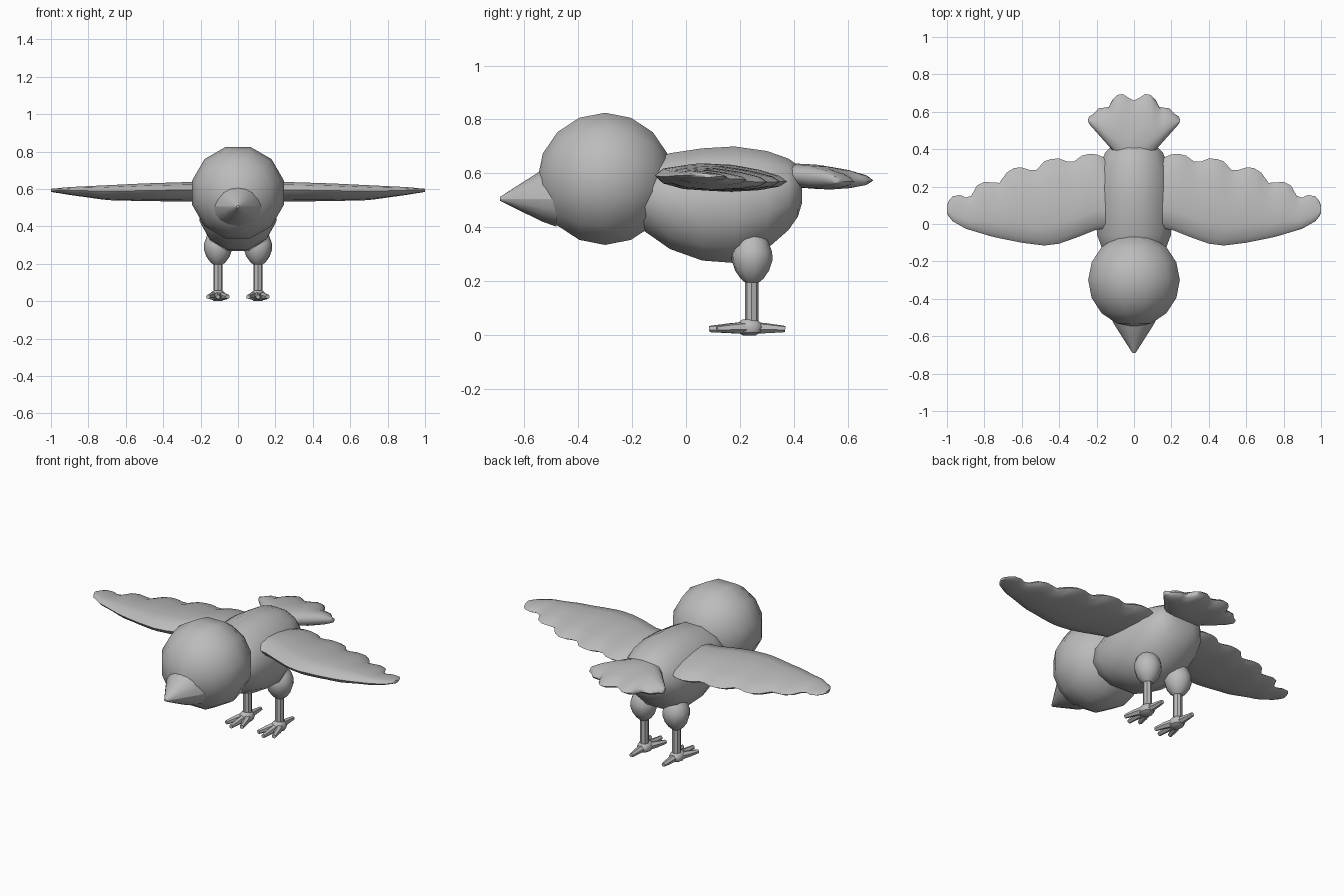
import bpy, bmesh, math
from mathutils import Vector

if "Cube" in bpy.data.objects:
    bpy.data.objects.remove(bpy.data.objects["Cube"])

grey = bpy.data.materials.new("plain grey")
grey.diffuse_color = (0.5, 0.5, 0.5, 1)
grey.use_nodes = True
grey.node_tree.nodes["Principled BSDF"].inputs["Base Color"].default_value = grey.diffuse_color


def loft(name, rings, angle=40):
    """Skin a list of closed rings and cap both ends."""
    bm = bmesh.new()
    rows = [[bm.verts.new(p) for p in ring] for ring in rings]
    n = len(rows[0])
    for a, b in zip(rows, rows[1:]):
        for i in range(n):
            j = (i + 1) % n
            bm.faces.new((a[i], a[j], b[j], b[i]))
    bm.faces.new(rows[0])
    bm.faces.new(rows[-1])
    bmesh.ops.recalc_face_normals(bm, faces=bm.faces)
    mesh = bpy.data.meshes.new(name)
    bm.to_mesh(mesh)
    bm.free()
    obj = bpy.data.objects.new(name, mesh)
    bpy.context.collection.objects.link(obj)
    mesh.materials.append(grey)
    bpy.ops.object.select_all(action='DESELECT')
    obj.select_set(True)
    bpy.context.view_layer.objects.active = obj
    bpy.ops.object.shade_smooth_by_angle(angle=math.radians(angle))
    return obj


def y_ring(y, z0, z1, rx, n=12):
    """Oval ring facing along y, from height z0 to z1."""
    ts = [2 * math.pi * (i + 0.5) / n for i in range(n)]
    k = 1 / math.cos(math.pi / n)
    return [(rx * k * math.sin(t), y, (z0 + z1) / 2 + (z1 - z0) / 2 * k * math.cos(t)) for t in ts]


def tube(name, stops, n=8):
    """Round tube through (centre, radius) stops."""
    axis = (Vector(stops[-1][0]) - Vector(stops[0][0])).normalized()
    side = axis.orthogonal().normalized()
    up = axis.cross(side)
    ts = [2 * math.pi * i / n for i in range(n)]
    return loft(name, [[Vector(c) + r * (math.cos(t) * side + math.sin(t) * up) for t in ts]
                       for c, r in stops])


def lerp(table, x):
    for (x0, v0), (x1, v1) in zip(table, table[1:]):
        if x <= x1:
            return v0 + (v1 - v0) * (x - x0) / (x1 - x0)
    return table[-1][1]


def blade(name, front, back, mid, half, side=1, n=12):
    """Feathered blade: lens sections across x between a front and a back edge."""
    rings = []
    for x, yb in back:
        yf = lerp(front, abs(x))
        zc, h = lerp(mid, abs(x)), lerp(half, abs(x))
        ring = []
        for i in range(n):
            t = 2 * math.pi * i / n
            u = -math.cos(t)
            ring.append((side * x, (yf + yb) / 2 + u * (yb - yf) / 2,
                         zc + h * (math.sin(t) * (1 - 0.25 * u) - 0.25 * u)))
        rings.append(ring)
    return loft(name, rings, 50)


# head
steps = [math.pi * i / 8 for i in range(9)]
loft("head", [y_ring(-0.3 - 0.25 * math.cos(a), 0.58 - 0.245 * max(math.sin(a), 0.01),
                     0.58 + 0.245 * max(math.sin(a), 0.01), 0.245 * max(math.sin(a), 0.01))
              for a in steps])

# body
loft("body", [y_ring(*r) for r in (
    (-0.22, 0.46, 0.58, 0.08), (-0.16, 0.39, 0.64, 0.16), (-0.06, 0.32, 0.675, 0.197),
    (0.06, 0.277, 0.693, 0.207), (0.18, 0.268, 0.70, 0.205), (0.3, 0.32, 0.683, 0.188),
    (0.38, 0.39, 0.655, 0.155), (0.415, 0.44, 0.63, 0.12), (0.43, 0.49, 0.58, 0.06))])

# beak: upper and lower halves meeting at a crease
for name, up, drop in (("upper_beak", 1, 0.11), ("lower_beak", -1, 0.085)):
    rings = []
    for y, k in ((-0.48, 1.2), (-0.53, 1.0), (-0.61, 0.54), (-0.675, 0.16), (-0.69, 0.07)):
        rings.append([(0.11 * k * math.cos(t), y, 0.505 + up * drop * k * math.sin(t))
                      for t in [math.pi * i / 8 for i in range(9)]])
    loft(name, rings)

# wings
wing_front = [(0.1, -0.02), (0.2, -0.03), (0.3, -0.07), (0.4, -0.105), (0.48, -0.115), (0.6, -0.1),
              (0.75, -0.07), (0.9, -0.025), (0.97, 0.015), (0.99, 0.04), (1.0, 0.06)]
wing_back = [(0.1, 0.3), (0.17, 0.36), (0.2, 0.372), (0.24, 0.375), (0.28, 0.365), (0.32, 0.335),
             (0.36, 0.335), (0.4, 0.35), (0.44, 0.348), (0.48, 0.335), (0.52, 0.29), (0.56, 0.29),
             (0.6, 0.302), (0.64, 0.3), (0.68, 0.275), (0.72, 0.22), (0.76, 0.222), (0.8, 0.225),
             (0.84, 0.205), (0.87, 0.15), (0.9, 0.142), (0.93, 0.155), (0.97, 0.148),
             (0.99, 0.125), (1.0, 0.1)]
wing_mid = [(0.1, 0.582), (0.3, 0.582), (0.7, 0.578), (0.9, 0.588), (1.0, 0.592)]
wing_half = [(0.1, 0.05), (0.25, 0.05), (0.5, 0.045), (0.7, 0.038), (0.9, 0.02), (1.0, 0.008)]
for s, label in ((-1, "left"), (1, "right")):
    blade(label + "_wing", wing_front, wing_back, wing_mid, wing_half, s)

# tail fan
tail_half = [(0.0, 0.66), (0.03, 0.675), (0.06, 0.695), (0.09, 0.69), (0.115, 0.665), (0.135, 0.625),
             (0.16, 0.622), (0.19, 0.618), (0.215, 0.59), (0.24, 0.575), (0.245, 0.56)]
tail_back = [(-x, y) for x, y in reversed(tail_half[1:])] + tail_half
blade("tail", [(0.0, 0.3), (0.06, 0.33), (0.12, 0.4), (0.24, 0.535), (0.245, 0.55)], tail_back,
      [(0.0, 0.588), (0.245, 0.575)], [(0.0, 0.045), (0.12, 0.042), (0.2, 0.03), (0.245, 0.012)])

# legs and feet
for s, label in ((-1, "left"), (1, "right")):
    x = 0.107 * s
    tube(label + "_thigh", [((x, 0.245, z), r) for z, r in (
        (0.375, 0.035), (0.35, 0.06), (0.31, 0.075), (0.28, 0.077), (0.24, 0.064),
        (0.21, 0.043), (0.195, 0.025))], 10)
    tube(label + "_shin", [((x, 0.243, 0.21), 0.025), ((x, 0.243, 0.04), 0.025)])
    # foot pad
    loft(label + "_foot", [[(x + r * math.cos(t), 0.235 + 1.25 * r * math.sin(t), z)
                            for t in [math.pi * i / 5 for i in range(10)]]
                           for z, r in ((0.0, 0.02), (0.01, 0.036), (0.03, 0.042),
                                        (0.048, 0.034), (0.058, 0.022))])
    # three front toes and one back toe
    for i, (dx, y) in enumerate(((-0.052, 0.115), (0, 0.086), (0.052, 0.115), (0, 0.368))):
        mid = (x + dx * 0.65, 0.235 + (y - 0.235) * 0.5, 0.026)
        tube(f"{label}_toe_{i + 1}", [((x + dx * 0.2, 0.235, 0.028), 0.024), (mid, 0.019),
                                      ((x + dx, y, 0.023), 0.012)], 6)
